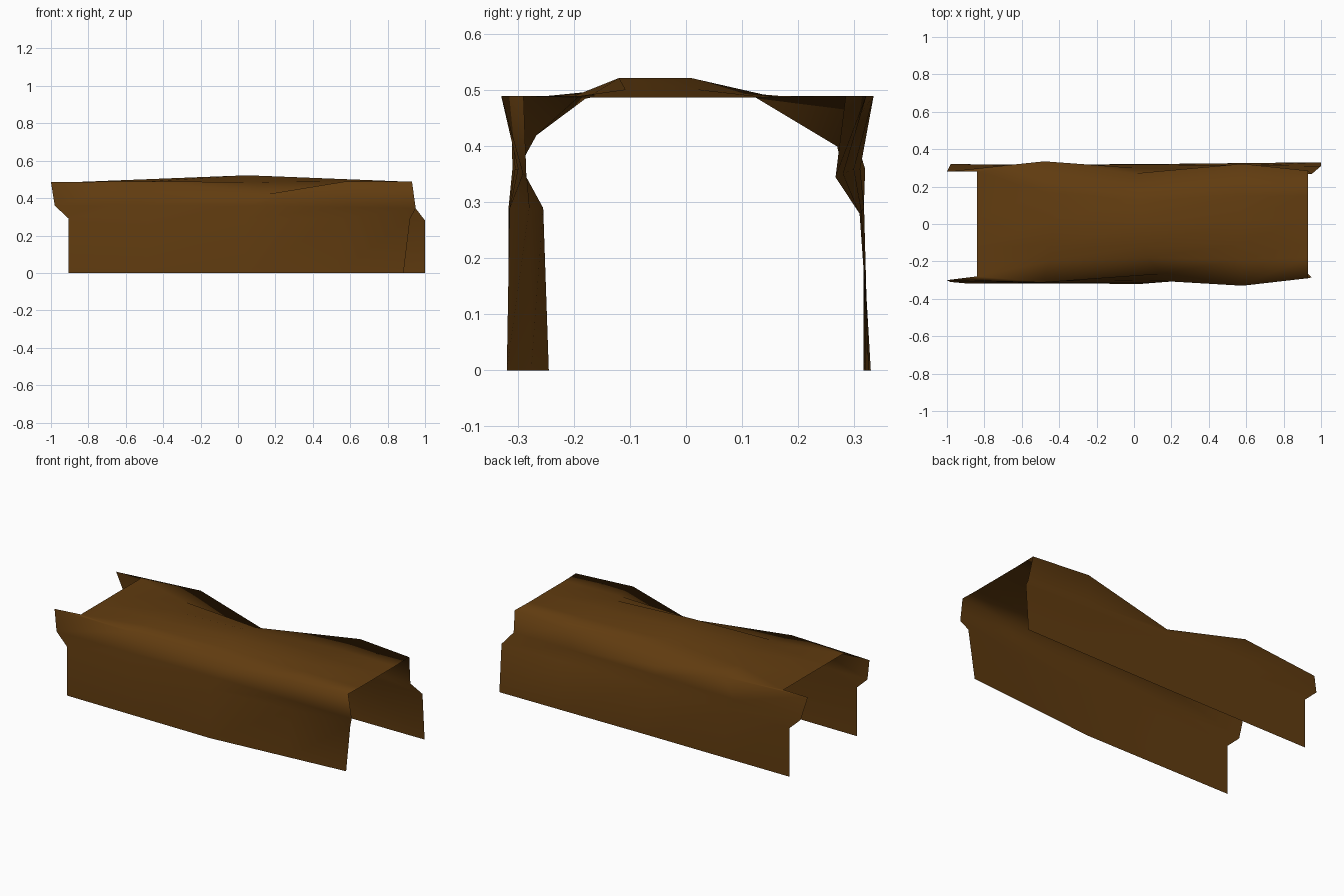
import bpy, bmesh
from mathutils import Vector

# Lengthwise fold lines of the draped sheet, front hem to back hem.
# Each line runs left to right; 3-point lines are straight between points.
LINES = [
    [(-.905, -.317, 0), (.04, -.32, 0), (.885, -.245, 0)],            # front hem
    [(-.905, -.317, .29), (.04, -.315, .29), (.92, -.255, .29)],
    [(-.98, -.31, .36), (.07, -.30, .36), (.95, -.285, .345)],
    [(-1, -.30, .485), (-.48, -.312, .49), (.15, -.267, .42),
     (.58, -.33, .49), (.93, -.29, .49)],                             # front top edge
    [(-.84, -.28, .487), (-.46, -.2, .49), (.07, -.18, .485),
     (.58, -.19, .49), (.93, -.18, .487)],
    [(-.84, -.12, .487), (.05, -.12, .522), (.93, -.10, .487)],       # crown
    [(-.84, .03, .487), (.05, .01, .522), (.93, .03, .487)],
    [(-.84, .28, .487), (-.48, .17, .49), (.03, .125, .487),
     (.58, .15, .49), (.93, .15, .487)],
    [(-1, .28, .485), (-.48, .335, .49), (0, .27, .40),
     (.58, .322, .49), (.93, .285, .49)],                             # back top edge
    [(-.98, .32, .36), (0, .30, .36), (.95, .267, .345)],
    [(-.905, .317, .29), (.04, .318, .29), (1, .31, .28)],
    [(-.905, .317, 0), (.04, .32, 0), (1, .33, 0)],                   # back hem
]


def five(line):
    """Fill a three-point line out to five points."""
    p = [Vector(q) for q in line]
    if len(p) == 5:
        return p
    return [p[0], p[0].lerp(p[1], .45), p[1], p[1].lerp(p[2], .58), p[2]]


# Draped cover: one open sheet
bm = bmesh.new()
rows = [[bm.verts.new(p) for p in five(line)] for line in LINES]
for a, b in zip(rows, rows[1:]):
    for i in range(4):
        f = bm.faces.new((a[i], a[i + 1], b[i + 1], b[i]))
        f.smooth = True
bm.normal_update()
mesh = bpy.data.meshes.new("draped_cover")
bm.to_mesh(mesh)
bm.free()

brown = bpy.data.materials.new("dark brown cloth")
brown.diffuse_color = (.12, .045, .005, 1)
mesh.materials.append(brown)
cover = bpy.data.objects.new("draped_cover", mesh)
bpy.context.collection.objects.link(cover)
